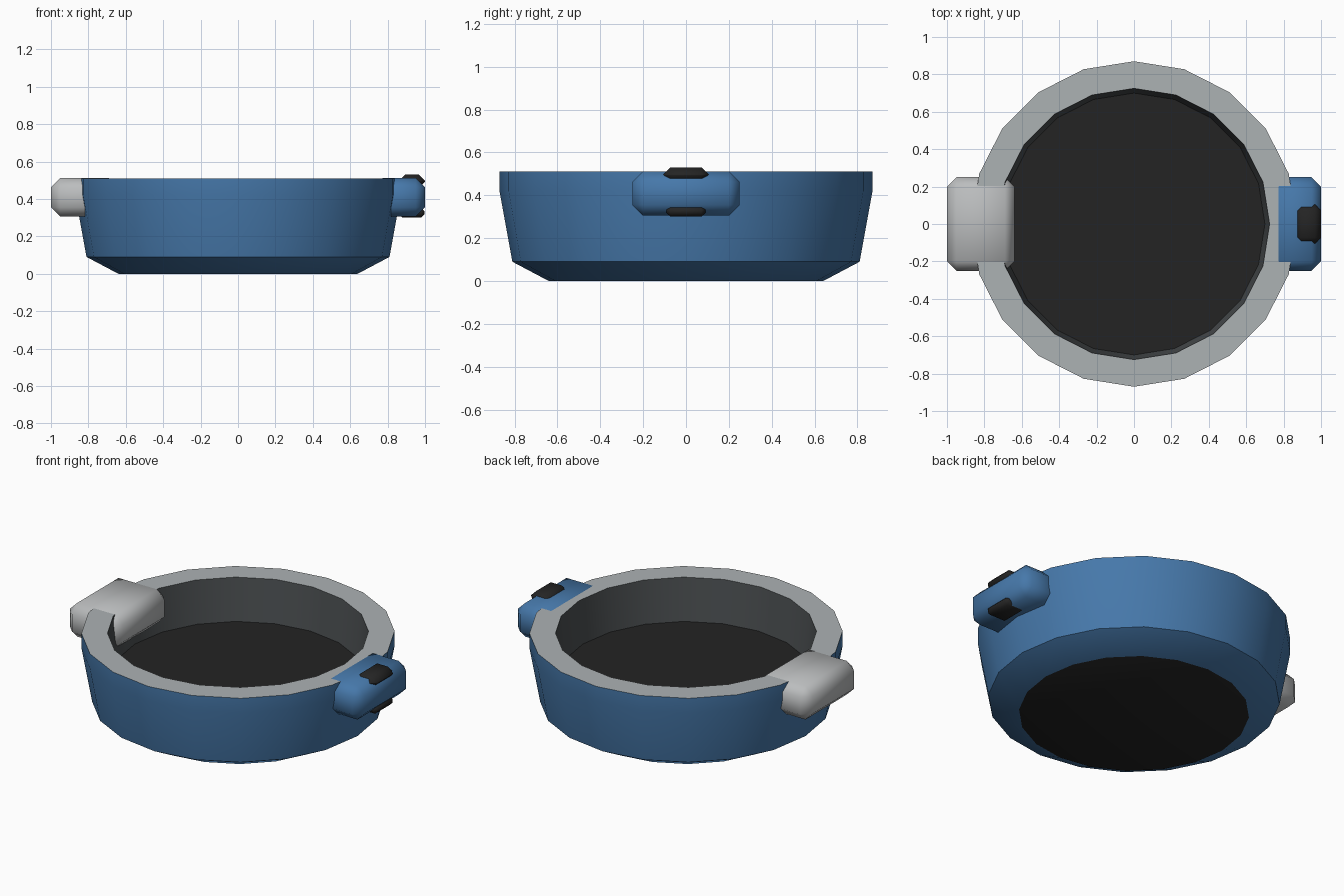
import bpy
import bmesh
from math import cos, sin, tau, radians

if "Cube" in bpy.data.objects:
    bpy.data.objects.remove(bpy.data.objects["Cube"])


def material(name, srgb):
    """Flat material from an sRGB colour, stored as linear values."""
    colour = [((c / 255 + 0.055) / 1.055) ** 2.4 for c in srgb] + [1]
    mat = bpy.data.materials.new(name)
    mat.use_nodes = True
    mat.diffuse_color = colour
    mat.node_tree.nodes["Principled BSDF"].inputs["Base Color"].default_value = colour
    return mat


blue = material("blue enamel", (70, 120, 170))
rim_grey = material("rim grey", (172, 178, 180))
silver = material("silver", (187, 189, 190))
dark_grey = material("dark grey", (76, 80, 82))
black = material("black", (36, 36, 36))


def make_object(name, bm, mats, angle):
    bmesh.ops.recalc_face_normals(bm, faces=bm.faces)
    mesh = bpy.data.meshes.new(name)
    bm.to_mesh(mesh)
    bm.free()
    for mat in mats:
        mesh.materials.append(mat)
    obj = bpy.data.objects.new(name, mesh)
    bpy.context.collection.objects.link(obj)
    bpy.ops.object.select_all(action='DESELECT')
    obj.select_set(True)
    bpy.context.view_layer.objects.active = obj
    bpy.ops.object.shade_smooth_by_angle(angle=radians(angle))
    return obj


def lathe(name, profile, bands, mats, sides=20):
    """Closed vessel: rings joined by bands, first and last ring capped."""
    bm = bmesh.new()
    rings = [[bm.verts.new((r * cos(tau * i / sides), r * sin(tau * i / sides), z))
              for i in range(sides)] for r, z in profile]
    for lower, upper, index in zip(rings, rings[1:], bands):
        for i in range(sides):
            j = (i + 1) % sides
            face = bm.faces.new((lower[i], lower[j], upper[j], upper[i]))
            face.material_index = index
    for ring in (rings[0], rings[-1]):
        bm.faces.new(ring).material_index = mats.index(black)
    return make_object(name, bm, mats, 30)


def chamfered_box(name, low, high, chamfer, mat):
    bm = bmesh.new()
    bmesh.ops.create_cube(bm, size=1)
    for v in bm.verts:
        v.co = [a if c < 0 else b for a, b, c in zip(low, high, v.co)]
    bmesh.ops.bevel(bm, geom=bm.edges[:], offset=chamfer, segments=1,
                    affect='EDGES', profile=0.5)
    return make_object(name, bm, [mat], 60)


# Round vessel: sloped foot, flared wall, flat rim, inner wall and floor
lathe("bowl",
      [(0.64, 0), (0.81, 0.09), (0.87, 0.42), (0.87, 0.51), (0.725, 0.51), (0.70, 0.25)],
      [0, 0, 0, 1, 2],
      [blue, rim_grey, dark_grey, black])

# Silver grip reaching over the rim, and the blue clasp opposite
chamfered_box("right_handle", (-1, -0.25, 0.305), (-0.64, 0.25, 0.512), 0.05, silver)
chamfered_box("left_clasp", (0.725, -0.25, 0.305), (1, 0.25, 0.512), 0.05, blue)

# Black buttons on the clasp
chamfered_box("upper_button", (0.86, -0.105, 0.46), (1, 0.105, 0.53), 0.033, black)
chamfered_box("lower_button", (0.86, -0.09, 0.30), (0.998, 0.09, 0.352), 0.018, black)
